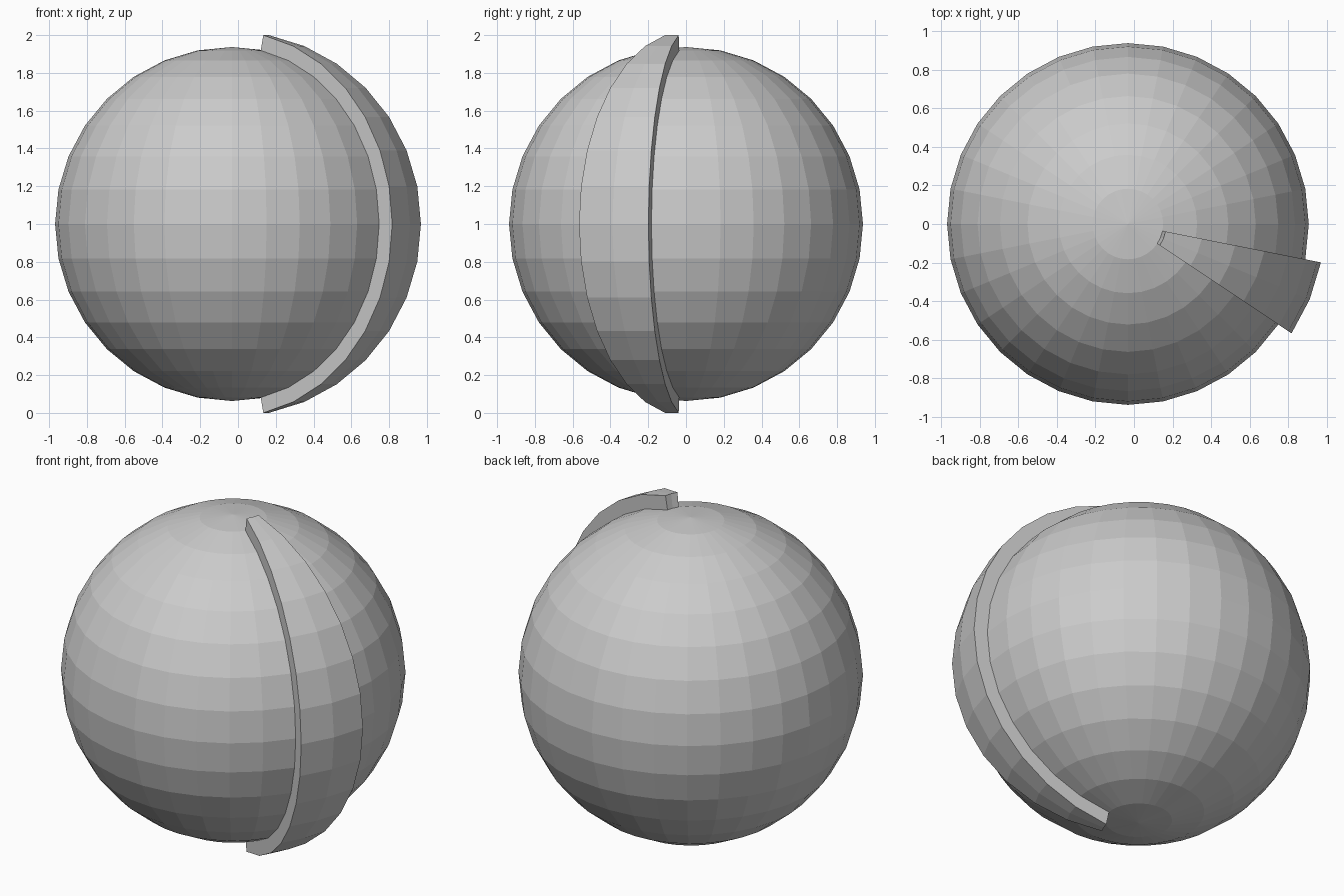
import bpy, bmesh, math

if "Cube" in bpy.data.objects:
    bpy.data.objects.remove(bpy.data.objects["Cube"])

R_BALL = 0.937                                # sphere radius
R_RIB = 1 / math.cos(math.radians(11.25))     # rib ends reach z = 0 and z = 2
X0 = (R_BALL - 1) / 2                         # centres the whole model on x = 0

# Low-poly ball: 32 segments, 16 rings
bm = bmesh.new()
bmesh.ops.create_uvsphere(bm, u_segments=32, v_segments=16, radius=R_BALL)

# Raised rib: two segments wide, from the top ring to the bottom ring
def in_rib(face):
    c = face.calc_center_median()
    angle = math.degrees(math.atan2(c.y, c.x))
    return len(face.verts) == 4 and -33.75 < angle < -11.25

rib = [f for f in bm.faces if in_rib(f)]
res = bmesh.ops.extrude_face_region(bm, geom=rib)
for v in res["geom"]:
    if isinstance(v, bmesh.types.BMVert):
        v.co *= R_RIB / R_BALL
bmesh.ops.delete(bm, geom=[f for f in rib if f.is_valid], context='FACES_ONLY')
bmesh.ops.recalc_face_normals(bm, faces=bm.faces[:])

mesh = bpy.data.meshes.new("ribbed_ball")
bm.to_mesh(mesh)
bm.free()
ball = bpy.data.objects.new("ribbed_ball", mesh)
ball.location = (X0, 0, 1)
bpy.context.collection.objects.link(ball)
